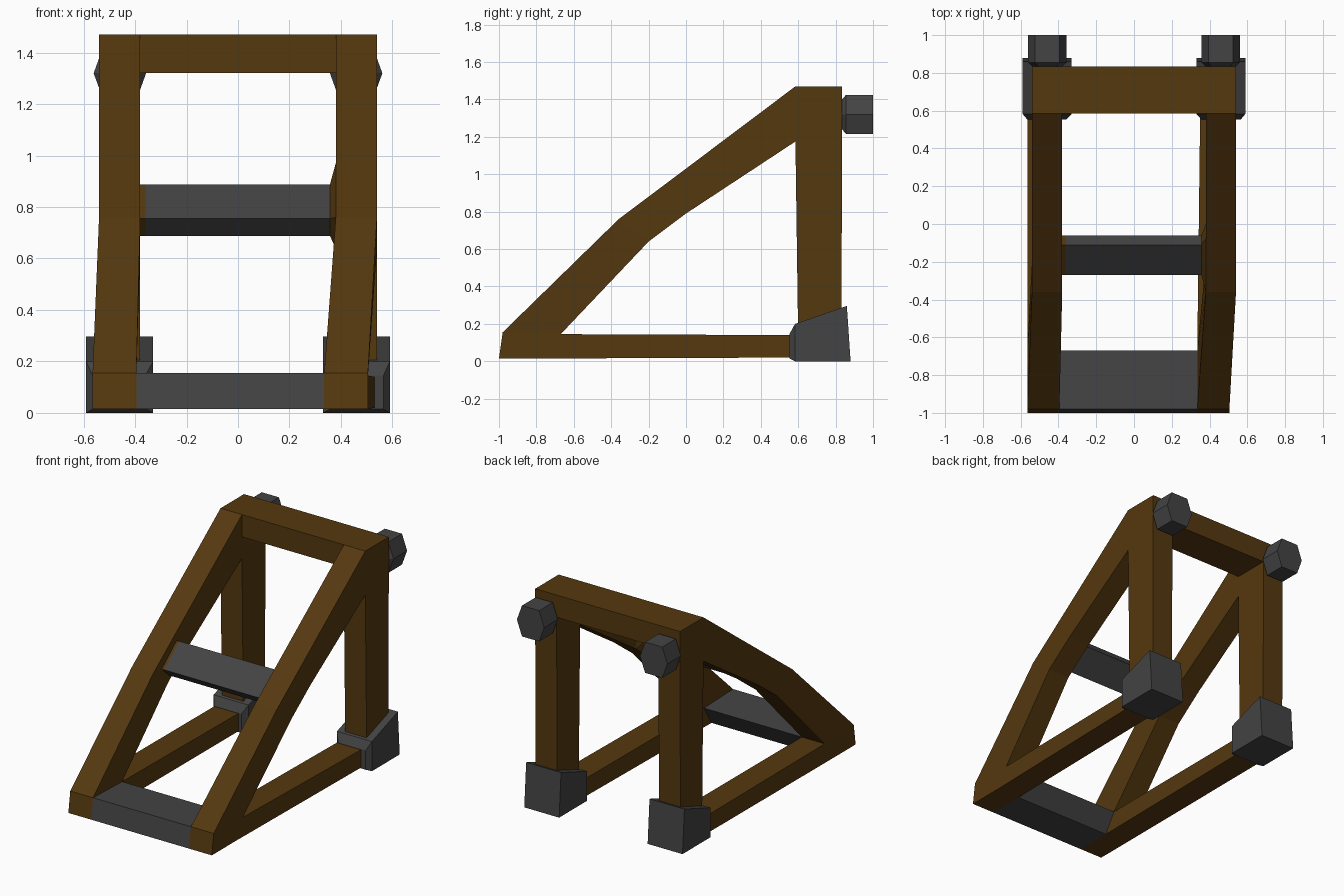
import bpy, bmesh, math

if "Cube" in bpy.data.objects:
    bpy.data.objects.remove(bpy.data.objects["Cube"])


def mat(name, col):
    m = bpy.data.materials.new(name)
    m.diffuse_color = (*col, 1)
    m.use_nodes = True
    m.node_tree.nodes["Principled BSDF"].inputs["Base Color"].default_value = m.diffuse_color
    return m


WOOD = mat("brown wood", (0.091, 0.040, 0.0048))
METAL = mat("dark grey metal", (0.057, 0.057, 0.057))


def loft(name, rings, material):
    """Skin a run of equal-length rings of points and cap both ends."""
    bm = bmesh.new()
    vs = [[bm.verts.new(p) for p in r] for r in rings]
    n = len(vs[0])
    for a, b in zip(vs, vs[1:]):
        for i in range(n):
            j = (i + 1) % n
            bm.faces.new((a[i], a[j], b[j], b[i]))
    bm.faces.new(vs[0][::-1])
    bm.faces.new(vs[-1])
    bmesh.ops.recalc_face_normals(bm, faces=bm.faces)
    me = bpy.data.meshes.new(name)
    bm.to_mesh(me)
    bm.free()
    me.materials.append(material)
    ob = bpy.data.objects.new(name, me)
    bpy.context.collection.objects.link(ob)
    return ob


def at_x(x, prof):
    return [(x, y, z) for y, z in prof]


def span(x0, x1, a, b):
    """Quad ring across x from profile point a to profile point b."""
    return [(x0, *a), (x1, *a), (x1, *b), (x0, *b)]


TOE = [(-1.0, 0.015), (-0.98, 0.155), (-0.67, 0.145), (-0.75, 0.015)]
BAR = [(-0.27, 0.755), (-0.11, 0.887), (-0.06, 0.82), (-0.20, 0.688)]
KINK = [(-0.36, 0.76), (-0.08, 0.97), (0.0, 0.79), (-0.2, 0.64)]

# side frames: the front ends lean slightly to one side
for side, s, toe, top, rear in (
        ("left", -1, (-0.565, -0.395), (-0.54, -0.38), (-0.565, -0.385)),
        ("right", 1, (0.335, 0.505), (0.38, 0.54), (0.35, 0.53))):
    # bent sloping beam with its toe
    loft(side + "_sloping_beam", [
        span(*toe, TOE[0], TOE[3]),
        span(*toe, TOE[1], TOE[2]),
        span(*top, KINK[0], KINK[3]),
        span(*top, KINK[1], KINK[2]),
        span(*top, (0.585, 1.47), (0.585, 1.175))], WOOD)
    # base rail
    loft(side + "_base_rail", [
        span(*toe, (-0.75, 0.015), (-0.67, 0.145)),
        span(*rear, (0.57, 0.02), (0.57, 0.14))], WOOD)
    # rear post
    loft(side + "_rear_post", [
        span(*top, (0.60, 0.1), (0.83, 0.1)),
        span(*top, (0.585, 1.175), (0.835, 1.175)),
        span(*top, (0.585, 1.47), (0.835, 1.47))], WOOD)
    # foot block with tapered front collar
    x0, x1 = sorted((s * 0.33, s * 0.59))
    c0, c1 = sorted((s * 0.36, s * 0.565))
    loft(side + "_foot_block", [
        span(c0, c1, (0.553, 0.015), (0.553, 0.145)),
        span(x0, x1, (0.583, 0.0), (0.583, 0.2)),
        span(x0, x1, (0.88, 0.0), (0.86, 0.296))], METAL)
    # hexagonal bolt on the back of the post
    hexa = [(-0.102, 0), (-0.064, 0.104), (0.064, 0.104),
            (0.102, 0), (0.064, -0.104), (-0.064, -0.104)]
    loft(side + "_bolt", [
        [(s * 0.459 + k * x, y, 1.32 + k * z) for x, z in hexa]
        for y, k in ((0.83, 0.72), (0.855, 1), (1.0, 1))], METAL)

# top beam between the posts
loft("top_beam", [
    span(-0.38, 0.38, (0.585, 1.32), (0.585, 1.47)),
    span(-0.38, 0.38, (0.835, 1.32), (0.835, 1.47))], WOOD)

# crossbar and its wooden end sockets
loft("crossbar", [at_x(-0.36, BAR), at_x(0.357, BAR)], METAL)
loft("left_crossbar_socket", [at_x(-0.385, BAR), at_x(-0.36, BAR)], WOOD)
loft("right_crossbar_socket", [at_x(0.38, KINK), at_x(0.357, BAR)], WOOD)

# front plate between the toes
loft("front_plate", [at_x(-0.395, TOE), at_x(0.335, TOE)], METAL)
